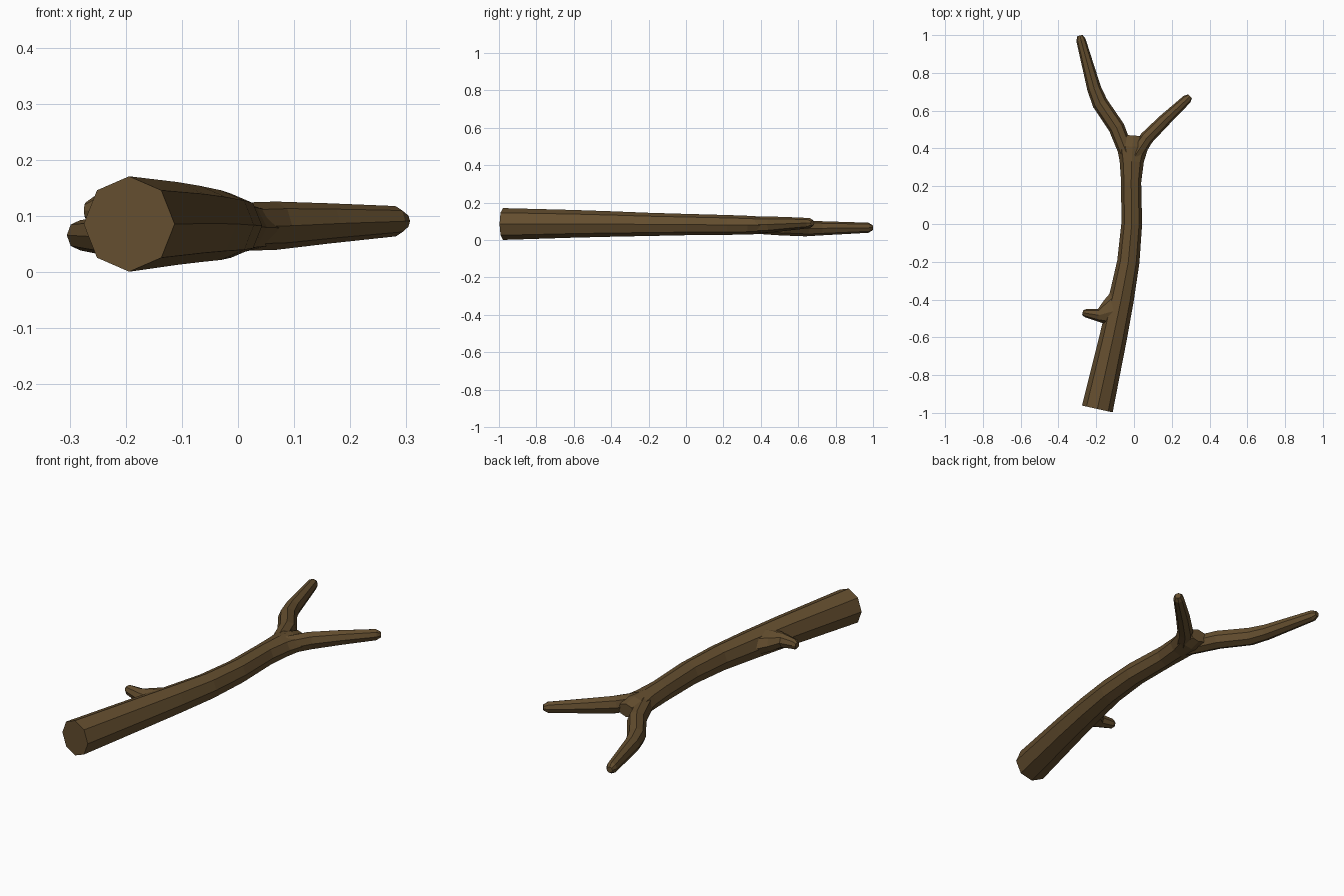
import bpy, bmesh, math
from mathutils import Vector

bark = bpy.data.materials.new("brown bark")
bark.diffuse_color = (0.127, 0.076, 0.028, 1)


def limb(name, rings, sides=8):
    """Faceted tube through rings of (x, y, z, half width, half height)."""
    bm = bmesh.new()
    pts = [Vector(r[:3]) for r in rings]
    loops = []
    for i, r in enumerate(rings):
        t = (pts[min(i + 1, len(pts) - 1)] - pts[max(i - 1, 0)]).normalized()
        side = t.cross(Vector((0, 0, 1))).normalized()
        up = side.cross(t)
        loop = []
        for k in range(sides):
            a = math.tau * k / sides
            loop.append(bm.verts.new(pts[i] + side * r[3] * math.cos(a) + up * r[4] * math.sin(a)))
        loops.append(loop)
    for a, b in zip(loops, loops[1:]):
        for k in range(sides):
            n = (k + 1) % sides
            bm.faces.new((a[k], a[n], b[n], b[k]))
    bm.faces.new(loops[0])
    bm.faces.new(loops[-1])
    bmesh.ops.recalc_face_normals(bm, faces=bm.faces)
    me = bpy.data.meshes.new(name)
    bm.to_mesh(me)
    bm.free()
    me.materials.append(bark)
    ob = bpy.data.objects.new(name, me)
    bpy.context.collection.objects.link(ob)
    return ob


# Main stick, flaring sideways where it forks
stick = limb("stick", [
    (-0.194, -0.979, 0.086, 0.083, 0.085),
    (-0.110, -0.600, 0.087, 0.073, 0.074),
    (-0.068, -0.400, 0.086, 0.067, 0.068),
    (-0.030, -0.200, 0.084, 0.059, 0.062),
    (-0.012, 0.000, 0.083, 0.055, 0.057),
    (-0.015, 0.220, 0.081, 0.053, 0.053),
    (-0.012, 0.330, 0.080, 0.064, 0.050),
    (-0.008, 0.410, 0.079, 0.084, 0.046),
    (-0.004, 0.468, 0.078, 0.045, 0.032)])

# Long left prong
left = limb("left_prong", [
    (-0.025, 0.340, 0.079, 0.040, 0.043),
    (-0.092, 0.510, 0.070, 0.043, 0.045),
    (-0.180, 0.640, 0.063, 0.042, 0.043),
    (-0.212, 0.720, 0.063, 0.037, 0.038),
    (-0.281, 0.975, 0.066, 0.025, 0.027),
    (-0.286, 0.998, 0.066, 0.014, 0.014)])

# Short right prong
right = limb("right_prong", [
    (0.005, 0.360, 0.081, 0.040, 0.043),
    (0.068, 0.456, 0.083, 0.037, 0.043),
    (0.160, 0.548, 0.087, 0.033, 0.036),
    (0.281, 0.661, 0.091, 0.025, 0.027),
    (0.297, 0.676, 0.091, 0.014, 0.014)])

# Snapped-off twig stub
twig = limb("twig", [
    (-0.080, -0.455, 0.090, 0.115, 0.058),
    (-0.140, -0.470, 0.098, 0.070, 0.046),
    (-0.190, -0.483, 0.106, 0.034, 0.033),
    (-0.258, -0.472, 0.110, 0.021, 0.025),
    (-0.272, -0.469, 0.110, 0.012, 0.014)])

# Fuse the parts into one solid
bpy.context.view_layer.objects.active = stick
for part in (left, right, twig):
    mod = stick.modifiers.new("fuse", 'BOOLEAN')
    mod.operation = 'UNION'
    mod.solver = 'EXACT'
    mod.object = part
    bpy.ops.object.modifier_apply(modifier=mod.name)
    bpy.data.objects.remove(part)
stick.name = "forked_stick"
